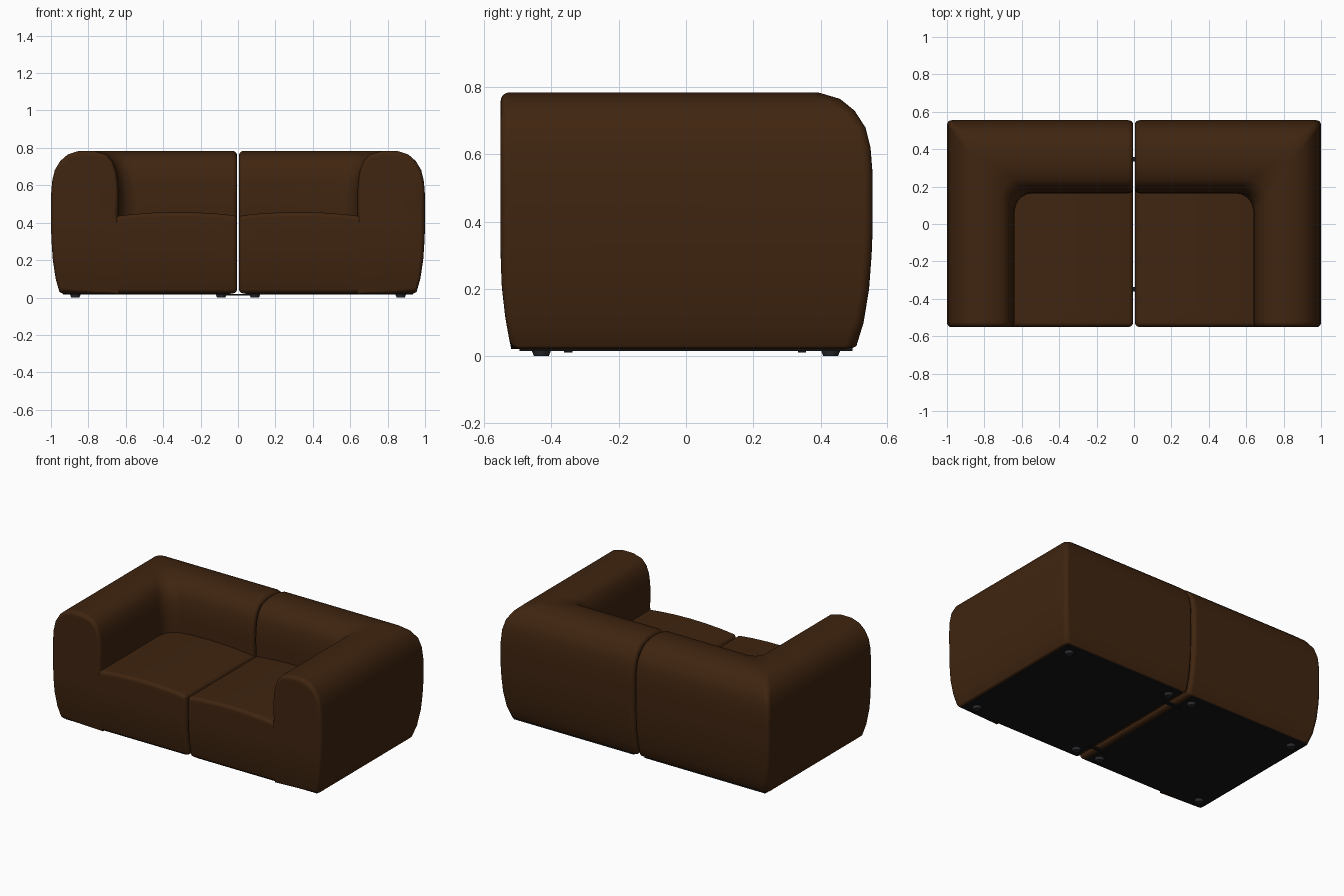
import bpy, bmesh, math
from mathutils import Vector

cube = bpy.data.objects.get("Cube")
if cube:
    bpy.data.objects.remove(cube)


def material(name, color, roughness):
    mat = bpy.data.materials.new(name)
    mat.use_nodes = True
    mat.diffuse_color = (*color, 1)
    shader = mat.node_tree.nodes["Principled BSDF"]
    shader.inputs["Base Color"].default_value = (*color, 1)
    shader.inputs["Roughness"].default_value = roughness
    return mat


brown = material("brown upholstery", (.05, .018, .005), .8)
black = material("black base cloth", (.008, .008, .008), .9)
grey = material("dark grey plastic", (.025, .025, .03), .6)

FRONT, SIDE, BACK, SEAM = -.551, 1.0, .555, .005


def finish(bm, name, mat, bevel=0, smooth=True):
    """Turn a bmesh into an object mirrored across the centre seam."""
    bmesh.ops.recalc_face_normals(bm, faces=bm.faces)
    mesh = bpy.data.meshes.new(name)
    bm.to_mesh(mesh)
    bm.free()
    mesh.materials.append(mat)
    obj = bpy.data.objects.new(name, mesh)
    bpy.context.collection.objects.link(obj)
    for poly in mesh.polygons:
        poly.use_smooth = smooth
    if bevel:
        mod = obj.modifiers.new("soft edges", "BEVEL")
        mod.width, mod.segments = bevel, 4
        mod.limit_method, mod.angle_limit = "ANGLE", math.radians(40)
    mirror = obj.modifiers.new("other half", "MIRROR")
    mirror.use_mirror_merge = False
    if smooth:
        obj.modifiers.new("even shading", "WEIGHTED_NORMAL")
    return obj


def taper_front(bm):
    """Tuck the lower front in towards the floor."""
    for v in bm.verts:
        if v.co.y < -.4 and v.co.z < .3:
            v.co.y += .032 * ((.3 - v.co.z) / .28) ** 2


def box(low, high):
    bm = bmesh.new()
    bmesh.ops.create_cube(bm, size=1)
    low, high = Vector(low), Vector(high)
    for v in bm.verts:
        v.co = (low + high) / 2 + v.co * (high - low)
    return bm


# Cross-section of the arm and back: height, outer depth, inner depth
ROWS = [(.022, .06, .36), (.03, .045, .36), (.10, .025, .36), (.2, .01, .36),
        (.3, .003, .36), (.38, 0, .36), (.46, 0, .36), (.54, 0, .362),
        (.62, .006, .358), (.68, .02, .348), (.73, .05, .328),
        (.765, .09, .295), (.784, .15, .23)]
PROFILE = [(o, z) for z, o, i in ROWS] + [(i, z) for z, o, i in reversed(ROWS)]
CORE = Vector((.19, .4))


def inset(point, amount, keep_low_inner=False):
    u, z = point
    if keep_low_inner and u > .3 and z < .4:
        return u, z
    moved = Vector(point) + (CORE - Vector(point)).normalized() * amount
    return moved.x, moved.y


# Arm and back: one section swept around the corner, with soft ends
bm = bmesh.new()
rings = []
STEPS, SOFT = 5, .026
turns = [math.pi / 2 * k / STEPS for k in range(STEPS + 1)]


def back_y(u):
    return BACK - u * 1.08


for a in turns:
    y = FRONT + SOFT * (1 - math.cos(a))
    pts = [inset(p, SOFT * (1 - math.sin(a)), True) for p in PROFILE]
    rings.append([bm.verts.new((SIDE - u, y, z)) for u, z in pts])
for a in turns:
    ring = []
    for u, z in PROFILE:
        r = .025 + .2 * u
        ring.append(bm.verts.new((SIDE - u - r + r * math.cos(a),
                                  back_y(u) - r + r * math.sin(a), z)))
    rings.append(ring)
for a in reversed(turns):
    x = SEAM + SOFT * (1 - math.cos(a))
    pts = [inset(p, SOFT * (1 - math.sin(a))) for p in PROFILE]
    rings.append([bm.verts.new((x, back_y(u), z)) for u, z in pts])
count = len(PROFILE)
for one, two in zip(rings, rings[1:]):
    for i in range(count):
        j = (i + 1) % count
        bm.faces.new((one[i], one[j], two[j], two[i]))
for ring in (rings[0], rings[-1]):
    for i in range(len(ROWS) - 1):
        bm.faces.new((ring[i], ring[i + 1], ring[-2 - i], ring[-1 - i]))
taper_front(bm)
finish(bm, "arm_and_back", brown)

# Seat: block with a gently crowned top
bm = box((SEAM, FRONT + .001, .022), (.8, .25, .45))
bmesh.ops.subdivide_edges(bm, edges=bm.edges, cuts=6, use_grid_fill=True)
for v in bm.verts:
    if v.co.z > .44:
        v.co.z = .457 - .02 * ((v.co.x - .32) / .32) ** 2
taper_front(bm)
finish(bm, "seat", brown, bevel=.028)

# Cloth panel under each half
finish(box((.04, -.495, .016), (.935, .495, .03)), "base_panel", black, smooth=False)

# Short round feet
bm = bmesh.new()
for x in (.09, .87):
    for y in (-.43, .43):
        made = bmesh.ops.create_cone(bm, cap_ends=True, segments=16,
                                     radius1=.022, radius2=.03, depth=.02)
        bmesh.ops.translate(bm, verts=made["verts"], vec=(x, y, .01))
finish(bm, "feet", grey, smooth=False)

# Connector plates joining the two halves
for name, y in (("front_connector", -.35), ("back_connector", .345)):
    finish(box((0, y - .012, .011), (.07, y + .012, .02)), name, black, smooth=False)
